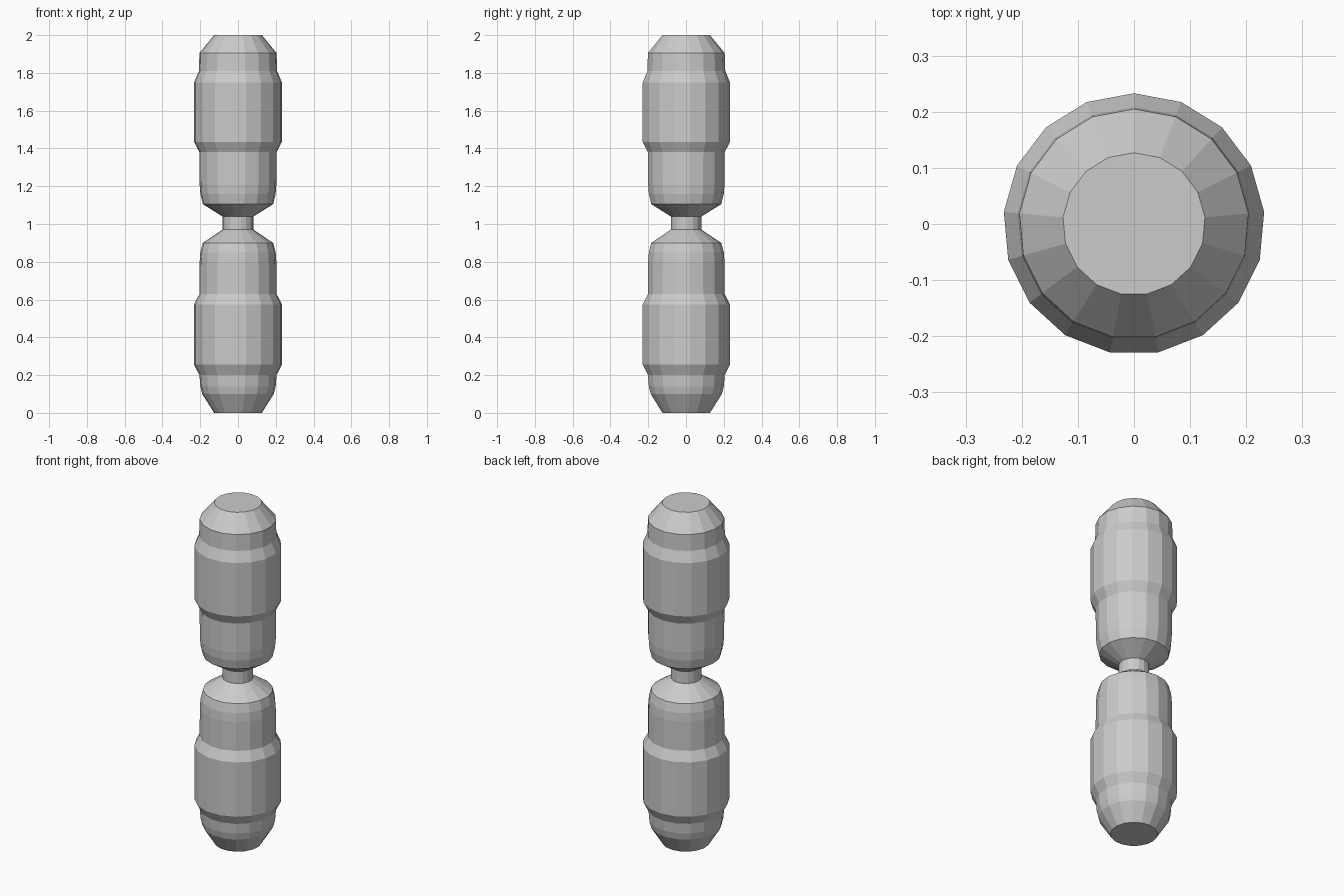
import bpy
import bmesh
from math import sin, cos, tau

SIDES = 17

# Start clean of the default cube
cube = bpy.data.objects.get("Cube")
if cube:
    bpy.data.objects.remove(cube, do_unlink=True)

# One plain grey for everything
grey = bpy.data.materials.new("light_grey")
grey.use_nodes = True
colour = (0.6, 0.6, 0.6, 1)
grey.diffuse_color = colour
grey.node_tree.nodes["Principled BSDF"].inputs["Base Color"].default_value = colour


def lathe(name, profile):
    """Turn (radius, height) points, bottom to top, into a closed faceted solid."""
    bm = bmesh.new()
    rings = [[bm.verts.new((r * sin(tau * i / SIDES), r * cos(tau * i / SIDES), z))
              for i in range(SIDES)] for r, z in profile]
    for low, high in zip(rings, rings[1:]):
        for i in range(SIDES):
            j = (i + 1) % SIDES
            bm.faces.new((low[i], low[j], high[j], high[i]))
    bm.faces.new(rings[0])
    bm.faces.new(rings[-1])
    bmesh.ops.recalc_face_normals(bm, faces=bm.faces)
    mesh = bpy.data.meshes.new(name)
    bm.to_mesh(mesh)
    bm.free()
    mesh.materials.append(grey)
    obj = bpy.data.objects.new(name, mesh)
    bpy.context.scene.collection.objects.link(obj)
    return obj


END, BODY, BAND, NECK = 0.127, 0.205, 0.233, 0.082

# Lower pod: tapered foot, wide middle band, rounded shoulder
lathe("lower_pod", [
    (END, 0), (0.19, 0.1), (0.2, 0.14), (BODY, 0.2),
    (BAND, 0.255), (BAND, 0.575), (BODY, 0.63),
    (0.204, 0.8), (0.2, 0.85), (0.187, 0.9), (NECK, 0.97)])

# Narrow neck joining the pods
lathe("neck", [(NECK, 0.97), (NECK, 1.04)])

# Upper pod: rounded base, wide middle band, chamfered top
lathe("upper_pod", [
    (NECK, 1.04), (0.187, 1.105), (0.2, 1.16), (0.204, 1.21),
    (BODY, 1.38), (BAND, 1.435), (BAND, 1.75),
    (0.208, 1.81), (BODY, 1.905), (END, 2)])
